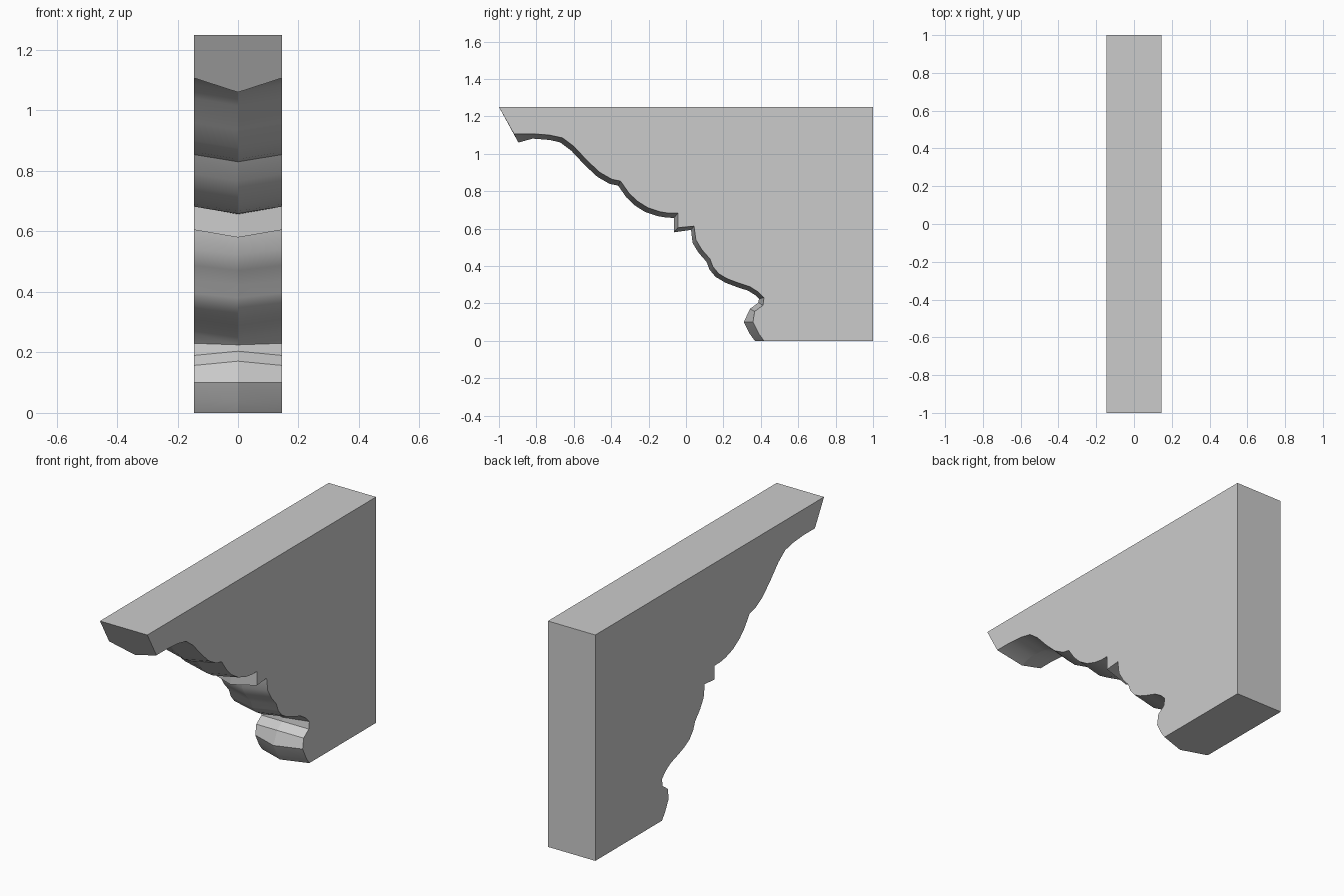
import bpy
import bmesh
import math
from mathutils import Vector

HALF_WIDTH = 0.145
BACK = 1.0
SHARP_ANGLE = math.radians(32)

# Start by removing the default object
default_object = bpy.data.objects.get("Cube")
if default_object:
    bpy.data.objects.remove(default_object, do_unlink=True)

# Mouldings from top to bottom: (y, z) points along the outer side edge,
# then the shift that carries those points to the centre ridge
mouldings = {
    "top edge": ([(-1, 1.25)], (0, 0)),
    "lip": ([(-.92, 1.107)], (.024, -.047)),
    "upper hollow": ([(-.82, 1.107), (-.73, 1.1)], (0, -.026)),
    "upper scroll": ([(-.66, 1.085), (-.6, 1.04), (-.525, .96), (-.46, .9),
                      (-.395, .863), (-.35, .854)], (-.013, -.024)),
    "middle bulge": ([(-.305, .79), (-.262, .748), (-.203, .711),
                      (-.14, .69), (-.09, .682)], (-.014, -.023)),
    "step": ([(-.043, .682), (-.043, .605)], (-.022, -.025)),
    "step corner": ([(.043, .613)], (-.016, -.02)),
    "lower bulge": ([(.053, .54), (.085, .487), (.128, .438),
                     (.144, .396), (.176, .358)], (-.018, -.016)),
    "lower scroll": ([(.22, .332), (.278, .31), (.342, .289),
                      (.385, .262)], (-.01, -.021)),
    "neck": ([(.417, .23)], (-.027, -.005)),
    "neck notch": ([(.412, .19), (.367, .157)], (-.025, .014)),
    "foot": ([(.358, .1), (.39, .037), (.417, 0)], (-.049, 0)),
}


def make_material(name, colour):
    """Create one flat material."""
    material = bpy.data.materials.new(name)
    material.use_nodes = True
    material.diffuse_color = colour
    material.node_tree.nodes["Principled BSDF"].inputs["Base Color"].default_value = colour
    return material


def profile_points():
    """Return the side edge and the centre ridge as matching point lists."""
    side, ridge = [], []
    for points, shift in mouldings.values():
        for point in points:
            side.append(Vector(point))
            ridge.append(Vector(point) + Vector(shift))
    return side, ridge


def build_bracket():
    bm = bmesh.new()
    side, ridge = profile_points()

    def column(x, profile):
        return [bm.verts.new((x, point.x, point.y)) for point in profile]

    right = column(-HALF_WIDTH, side)
    middle = column(0, ridge)
    left = column(HALF_WIDTH, side)

    # Back corners, top then bottom, on each cheek
    back = [Vector((BACK, side[0].y)), Vector((BACK, side[-1].y))]
    right_back = column(-HALF_WIDTH, back)
    left_back = column(HALF_WIDTH, back)

    # Carved front, creased along the centre ridge
    carved = []
    for near, far in ((right, middle), (middle, left)):
        for i in range(len(side) - 1):
            carved.append(bm.faces.new((near[i], near[i + 1], far[i + 1], far[i])))

    # Flat cheeks, back, top and underside
    bm.faces.new(right + right_back[::-1])
    bm.faces.new(left + left_back[::-1])
    bm.faces.new(right_back + left_back[::-1])
    bm.faces.new((right[0], middle[0], left[0], left_back[0], right_back[0]))
    bm.faces.new((right[-1], middle[-1], left[-1], left_back[1], right_back[1]))
    bmesh.ops.recalc_face_normals(bm, faces=bm.faces[:])

    # Smooth the carving, keeping the ridge and hard corners crisp
    ridge_verts = set(middle)
    for face in carved:
        face.smooth = True
    for edge in bm.edges:
        on_ridge = all(vert in ridge_verts for vert in edge.verts)
        edge.smooth = not on_ridge and edge.calc_face_angle(0) < SHARP_ANGLE

    mesh = bpy.data.meshes.new("carved_bracket")
    bm.to_mesh(mesh)
    bm.free()
    bracket = bpy.data.objects.new("carved_bracket", mesh)
    bpy.context.collection.objects.link(bracket)
    return bracket


bracket = build_bracket()
bracket.data.materials.append(make_material("plain grey", (.6, .6, .6, 1)))
